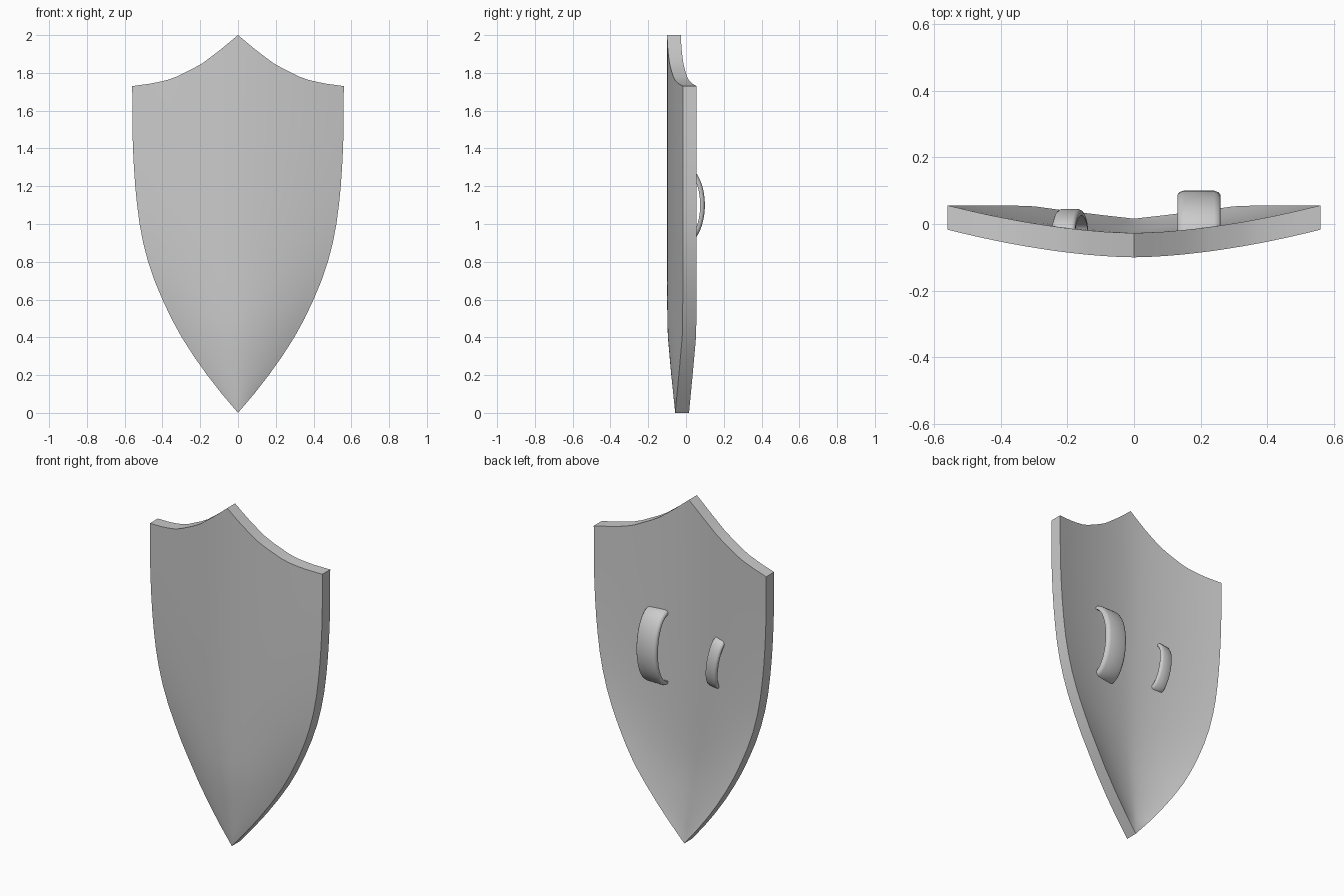
import bpy, bmesh, math

if "Cube" in bpy.data.objects:
    bpy.data.objects.remove(bpy.data.objects["Cube"])

# half width of the shield at each height, from tip to shoulders
SIDE = [(0, 0), (0.1, 0.085), (0.2, 0.163), (0.3, 0.234), (0.4, 0.298), (0.5, 0.353),
        (0.6, 0.40), (0.7, 0.442), (0.8, 0.476), (0.9, 0.502), (1.0, 0.521), (1.1, 0.534),
        (1.2, 0.544), (1.3, 0.551), (1.4, 0.556), (1.5, 0.559), (1.73, 0.56)]
# height of the pointed top edge at each distance from the centre
TOP = [(0, 2.0), (0.1, 1.917), (0.2, 1.842), (0.35, 1.768), (0.45, 1.745), (0.56, 1.73)]
# depth of the front face along the centre ridge and along the rim
RIDGE = [(0, -0.057), (0.2, -0.078), (0.4, -0.096), (0.55, -0.1), (2, -0.1)]
RIM = [(0, -0.057), (0.2, -0.038), (0.4, -0.02), (0.55, -0.017), (2, -0.017)]
THICK = 0.073
COLS = 24


def lerp(table, t):
    for (a, p), (b, q) in zip(table, table[1:]):
        if t <= b:
            return p + (q - p) * (t - a) / (b - a)
    return table[-1][1]


def finish(name, bm, angle):
    bmesh.ops.remove_doubles(bm, verts=bm.verts[:], dist=1e-5)
    bmesh.ops.recalc_face_normals(bm, faces=bm.faces[:])
    mesh = bpy.data.meshes.new(name)
    bm.to_mesh(mesh)
    bm.free()
    obj = bpy.data.objects.new(name, mesh)
    bpy.context.collection.objects.link(obj)
    bpy.ops.object.select_all(action='DESELECT')
    obj.select_set(True)
    bpy.context.view_layer.objects.active = obj
    bpy.ops.object.shade_smooth_by_angle(angle=math.radians(angle))
    return obj


# Curved plate: a grid fitted to the outline, then thickened backwards
bm = bmesh.new()
rows = []
for base, half in SIDE:
    row = []
    for i in range(COLS + 1):
        u = 2 * i / COLS - 1
        x = u * half
        lift = max(0, (base - 1.2) / 0.53)
        z = base + (lerp(TOP, abs(x)) - 1.73) * lift
        ridge, rim = lerp(RIDGE, base), lerp(RIM, base)
        y = ridge + (rim - ridge) * abs(u) ** 1.7
        row.append(bm.verts.new((x, y, z)))
    rows.append(row)
for a, b in zip(rows, rows[1:]):
    for i in range(COLS):
        if a is rows[0]:
            # fan from the tip
            bm.faces.new((a[0], b[i + 1], b[i])) if i == 0 else \
                bm.faces.new((a[i], b[i + 1], b[i]))
        else:
            bm.faces.new((a[i], a[i + 1], b[i + 1], b[i]))
bmesh.ops.delete(bm, geom=[v for v in bm.verts if not v.link_faces], context='VERTS')
bmesh.ops.remove_doubles(bm, verts=bm.verts[:], dist=1e-5)
back = bmesh.ops.extrude_face_region(bm, geom=bm.faces[:], use_keep_orig=True)
for v in back['geom']:
    if isinstance(v, bmesh.types.BMVert):
        v.co.y += THICK
finish("shield_plate", bm, 35)


# Arched straps: a rounded section swept along half an ellipse
def strap(name, x, width, half_height, peak, thick, tilt):
    bm = bmesh.new()
    w, base, steps = width / 2, -0.025, 24
    section = [(-w, 0), (-w, 0.5), (-0.9 * w, 0.82), (-0.7 * w, 1),
               (0.7 * w, 1), (0.9 * w, 0.82), (w, 0.5), (w, 0)]
    rings = []
    for i in range(steps + 1):
        a = math.pi * i / steps
        ring = []
        for sx, k in section:
            inset = thick * (1 - k)
            y = base + (peak - base - inset) * math.sin(a)
            z = (half_height - inset) * math.cos(a)
            ring.append(bm.verts.new((x + sx * math.cos(tilt) + z * math.sin(tilt), y,
                                      1.1 - sx * math.sin(tilt) + z * math.cos(tilt))))
        rings.append(ring)
    n = len(section)
    for a, b in zip(rings, rings[1:]):
        for j in range(n):
            bm.faces.new((a[j], a[(j + 1) % n], b[(j + 1) % n], b[j]))
    bm.faces.new(rings[0])
    bm.faces.new(rings[-1])
    finish(name, bm, 50)


strap("arm_strap", 0.195, 0.13, 0.22, 0.10, 0.025, 0)
strap("hand_grip", -0.192, 0.07, 0.15, 0.045, 0.02, math.radians(-8))
